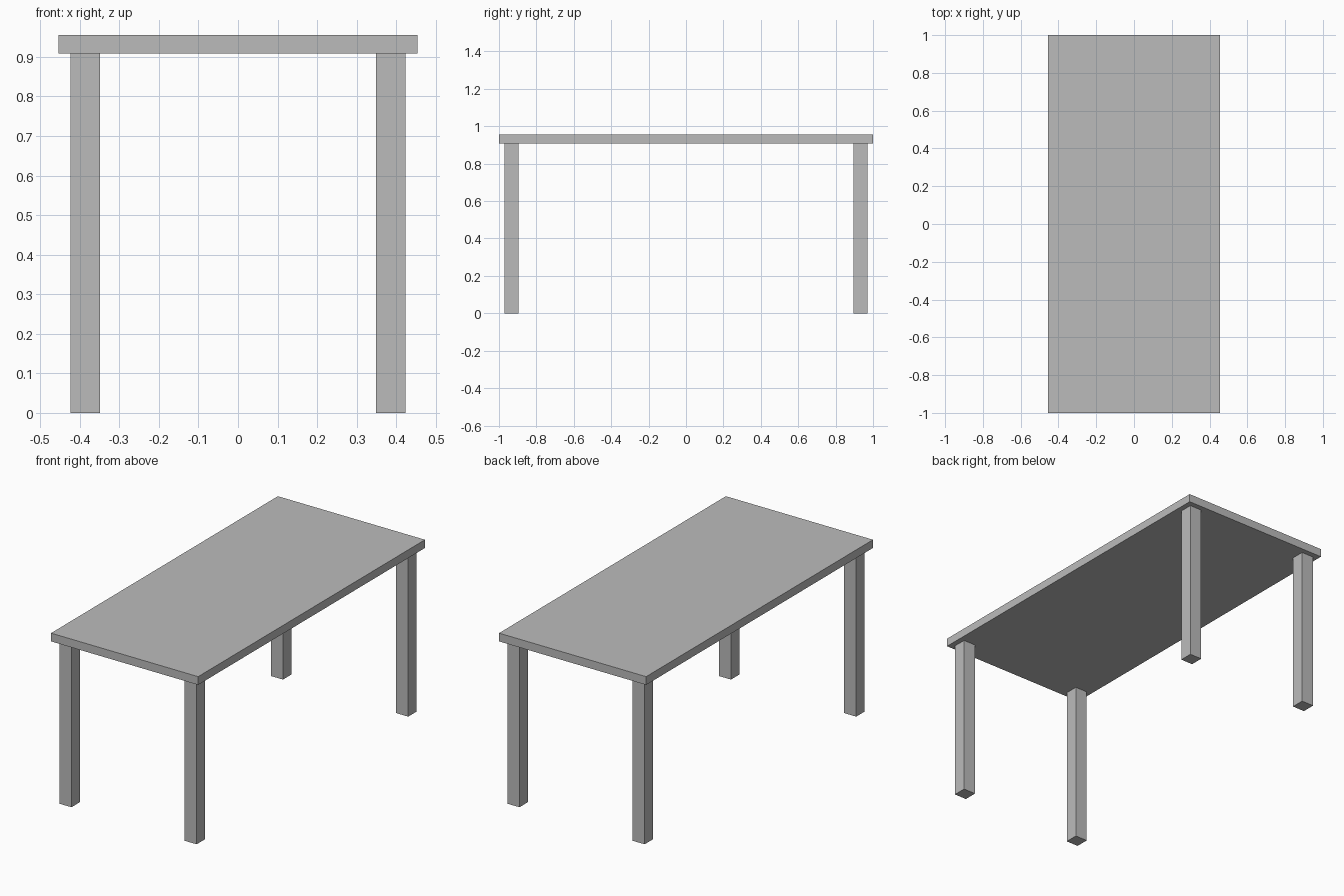
import bpy

cube = bpy.data.objects.get("Cube")
if cube:
    bpy.data.objects.remove(cube, do_unlink=True)

# Single grey finish
GREY = (0.5, 0.5, 0.5, 1.0)
grey = bpy.data.materials.new("plain grey")
grey.use_nodes = True
grey.diffuse_color = GREY
bsdf = next(n for n in grey.node_tree.nodes if n.type == "BSDF_PRINCIPLED")
bsdf.inputs["Base Color"].default_value = GREY


def box(name, size, center):
    bpy.ops.mesh.primitive_cube_add(size=1, location=center)
    obj = bpy.context.object
    obj.name = name
    obj.scale = size
    bpy.ops.object.transform_apply(location=False, rotation=False, scale=True)
    obj.data.materials.append(grey)
    return obj


WIDTH, LENGTH, HEIGHT = 0.908, 2.0, 0.955
THICK, LEG, INSET = 0.046, 0.075, 0.03
leg_height = HEIGHT - THICK

# Table top
box("table_top", (WIDTH, LENGTH, THICK), (0, 0, HEIGHT - THICK / 2))

# Four square legs, set in from the edges
leg_x = WIDTH / 2 - INSET - LEG / 2
leg_y = LENGTH / 2 - INSET - LEG / 2
for side, sx in (("left", 1), ("right", -1)):
    for end, sy in (("front", -1), ("back", 1)):
        box(f"{end}_{side}_leg", (LEG, LEG, leg_height),
            (sx * leg_x, sy * leg_y, leg_height / 2))
